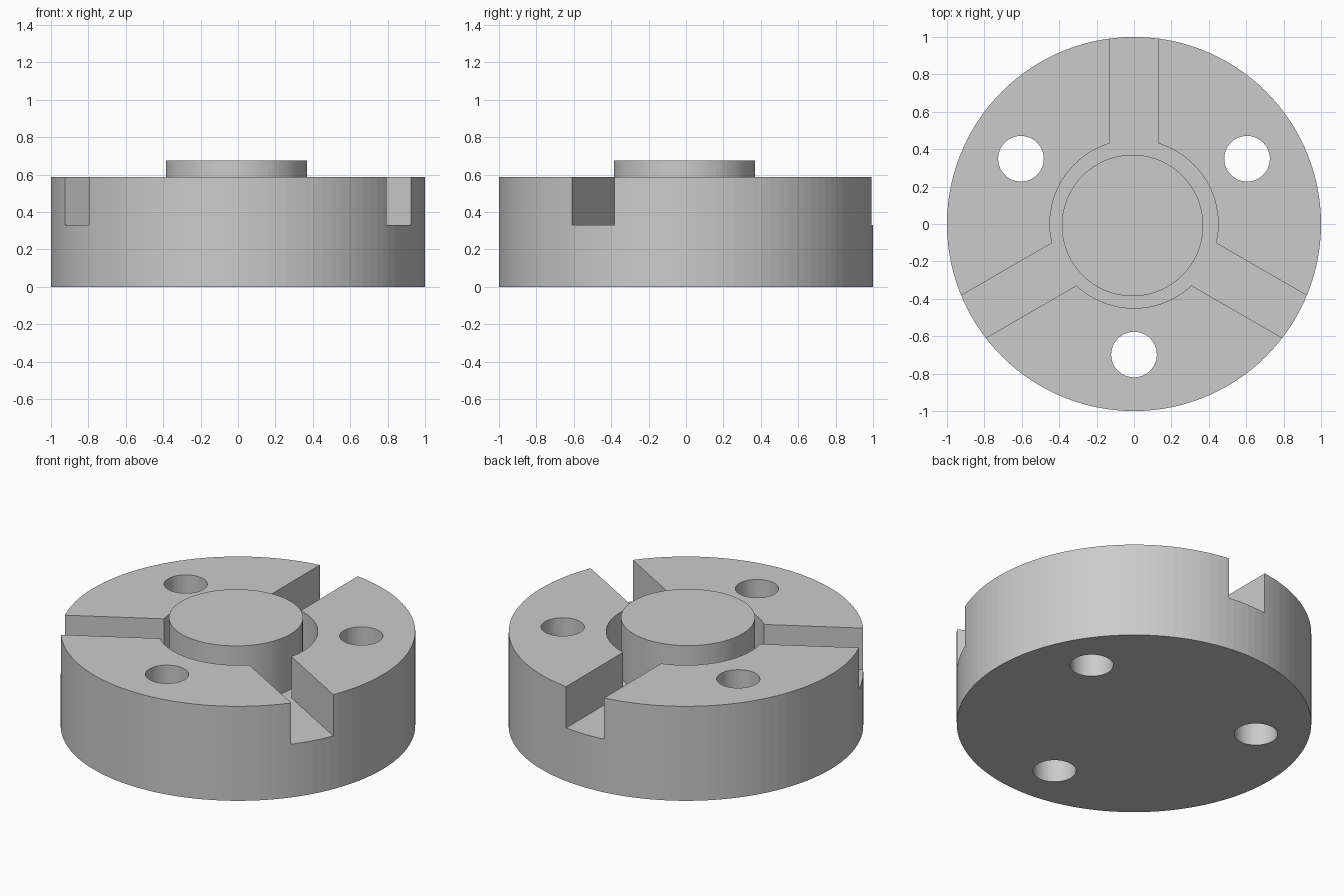
import bpy, bmesh, math
from mathutils import Vector

if "Cube" in bpy.data.objects:
    bpy.data.objects.remove(bpy.data.objects["Cube"])

TOP, FLOOR, BOSS_TOP = 0.588, 0.331, 0.675
SLOT_HALF, GROOVE_R = 0.131, 0.45

grey = bpy.data.materials.new("light grey metal")
grey.diffuse_color = (0.6, 0.6, 0.6, 1)
grey.use_nodes = True
grey.node_tree.nodes["Principled BSDF"].inputs["Base Color"].default_value = grey.diffuse_color


def prism(name, outline, z0, z1):
    """Closed solid: a counter-clockwise outline extruded from z0 to z1."""
    bm = bmesh.new()
    face = bm.faces.new([bm.verts.new((x, y, z0)) for x, y in outline])
    ext = bmesh.ops.extrude_face_region(bm, geom=[face])
    verts = [v for v in ext["geom"] if isinstance(v, bmesh.types.BMVert)]
    bmesh.ops.translate(bm, verts=verts, vec=Vector((0, 0, z1 - z0)))
    bmesh.ops.recalc_face_normals(bm, faces=bm.faces)
    mesh = bpy.data.meshes.new(name)
    bm.to_mesh(mesh)
    bm.free()
    mesh.materials.append(grey)
    obj = bpy.data.objects.new(name, mesh)
    bpy.context.collection.objects.link(obj)
    return obj


def circle(r, n, cx=0.0, cy=0.0):
    return [(cx + r * math.cos(2 * math.pi * i / n),
             cy + r * math.sin(2 * math.pi * i / n)) for i in range(n)]


def combine(target, tool, operation):
    """Apply a boolean and remove the tool object."""
    mod = target.modifiers.new("cut", 'BOOLEAN')
    mod.operation, mod.solver, mod.object = operation, 'EXACT', tool
    bpy.context.view_layer.objects.active = target
    bpy.ops.object.modifier_apply(modifier=mod.name)
    bpy.data.objects.remove(tool, do_unlink=True)


# Round body
body = prism("slotted_disc", circle(1.0, 120), 0, TOP)

# Ring recess and three radial slots as one outline
outline = []
half = math.asin(SLOT_HALF / GROOVE_R)
for a in (math.radians(d) for d in (90, 210, 330)):
    along = Vector((math.cos(a), math.sin(a)))
    side = Vector((-along.y, along.x)) * SLOT_HALF
    outline += [tuple(along * 1.2 - side), tuple(along * 1.2 + side)]
    start, sweep = a + half, math.radians(120) - 2 * half
    for i in range(25):
        t = start + sweep * i / 24
        outline.append((GROOVE_R * math.cos(t), GROOVE_R * math.sin(t)))
combine(body, prism("slot_cutter", outline, FLOOR, 0.9), 'DIFFERENCE')

# Three through holes between the slots
for d in (30, 150, 270):
    a = math.radians(d)
    hole = circle(0.122, 48, 0.698 * math.cos(a), 0.698 * math.sin(a))
    combine(body, prism("hole_cutter", hole, -0.2, 0.9), 'DIFFERENCE')

# Raised centre boss, slightly off centre
boss = prism("centre_boss", circle(0.378, 96, -0.008, -0.008), 0.15, BOSS_TOP)
combine(body, boss, 'UNION')
